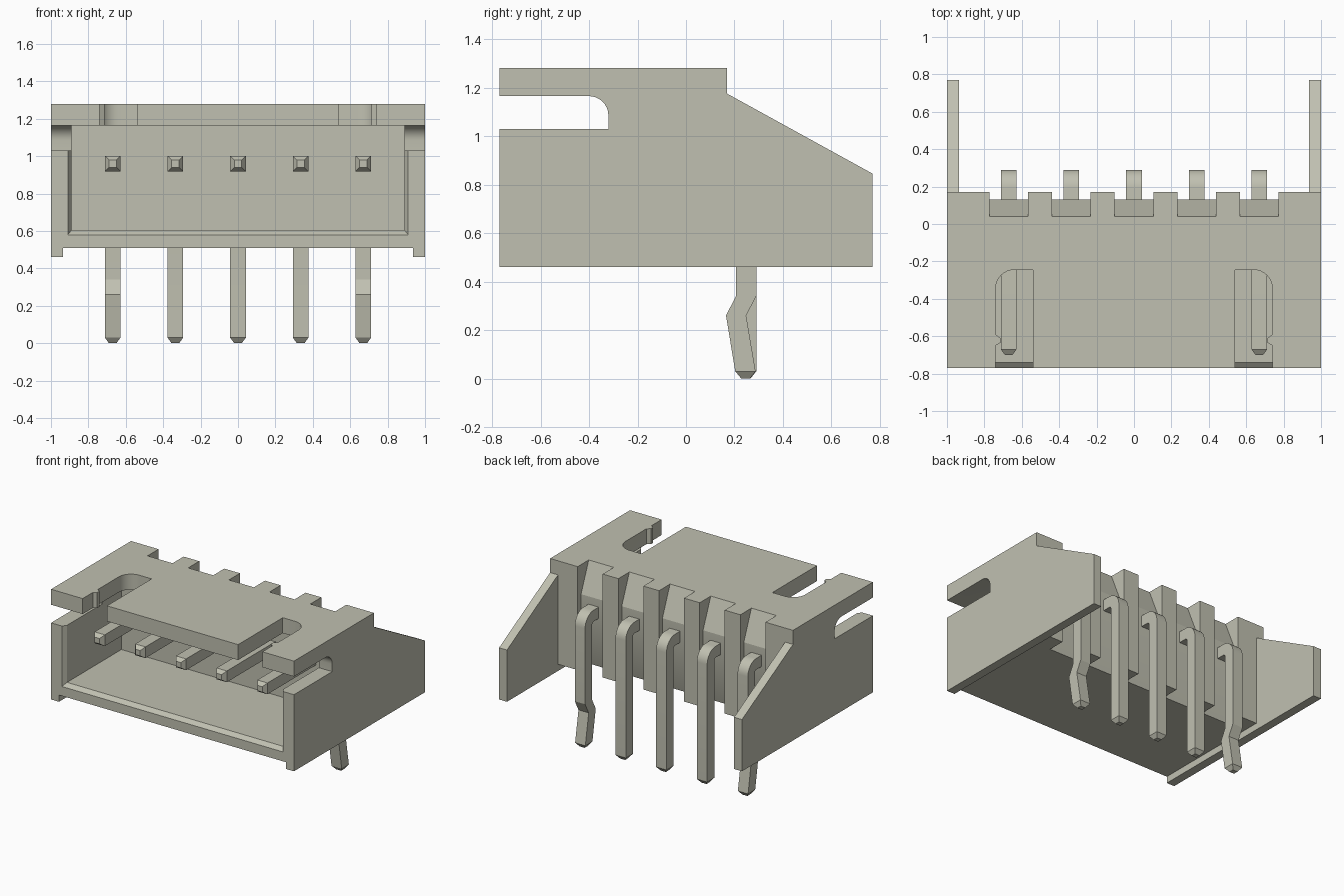
import bpy
from math import sin, cos, pi

cube = bpy.data.objects.get("Cube")
if cube:
    bpy.data.objects.remove(cube, do_unlink=True)

beige = bpy.data.materials.new("warm beige")
beige.use_nodes = True
COLOUR = (0.53, 0.53, 0.44, 1)
beige.diffuse_color = COLOUR
beige.node_tree.nodes["Principled BSDF"].inputs["Base Color"].default_value = COLOUR


def loft(name, rings):
    """Closed solid through a list of equally sized rings."""
    n = len(rings[0])
    verts = [p for ring in rings for p in ring]
    faces = [tuple(range(n))[::-1], tuple(range(len(verts) - n, len(verts)))]
    for r in range(len(rings) - 1):
        for i in range(n):
            j = (i + 1) % n
            faces.append((r * n + i, r * n + j, r * n + n + j, r * n + n + i))
    mesh = bpy.data.meshes.new(name)
    mesh.from_pydata(verts, [], faces)
    mesh.materials.append(beige)
    obj = bpy.data.objects.new(name, mesh)
    bpy.context.collection.objects.link(obj)
    bpy.context.view_layer.objects.active = obj
    for o in bpy.context.selected_objects:
        o.select_set(False)
    obj.select_set(True)
    bpy.ops.object.mode_set(mode='EDIT')
    bpy.ops.mesh.select_all(action='SELECT')
    bpy.ops.mesh.normals_make_consistent(inside=False)
    bpy.ops.object.mode_set(mode='OBJECT')
    return obj


def side_prism(name, pts, x0, x1):
    return loft(name, [[(x, y, z) for y, z in pts] for x in (x0, x1)])


def plan_prism(name, pts, z0, z1):
    return loft(name, [[(x, y, z) for x, y in pts] for z in (z0, z1)])


def rect(a0, a1, b0, b1):
    return [(a0, b0), (a1, b0), (a1, b1), (a0, b1)]


def arc(ca, cb, r, start, end, n=8):
    return [(ca + r * cos(start + (end - start) * i / n),
             cb + r * sin(start + (end - start) * i / n)) for i in range(n + 1)]


def combine(target, tool, operation):
    mod = target.modifiers.new("combine", 'BOOLEAN')
    mod.operation, mod.solver, mod.object = operation, 'EXACT', tool
    for o in bpy.context.selected_objects:
        o.select_set(False)
    bpy.context.view_layer.objects.active = target
    target.select_set(True)
    bpy.ops.object.modifier_apply(modifier=mod.name)
    bpy.data.objects.remove(tool, do_unlink=True)


def smooth(obj):
    for o in bpy.context.selected_objects:
        o.select_set(False)
    bpy.context.view_layer.objects.active = obj
    obj.select_set(True)
    bpy.ops.object.shade_smooth_by_angle(angle=pi / 9)


FRONT, BACK, ROOF = -0.77, 0.17, 1.28
PIN_X = [-0.67, -0.335, 0, 0.335, 0.67]

# Housing block with a sloping wing on either side
housing = side_prism("housing", rect(FRONT, BACK, 0.51, ROOF), -1, 1)
wing = [(FRONT, 0.46), (0.77, 0.46), (0.77, 0.845), (BACK, 1.175),
        (BACK, ROOF), (FRONT, ROOF)]
for s in (-1, 1):
    combine(housing, side_prism("wing", wing, s * 0.935, s), 'UNION')

# Front cavity with a bevelled mouth
mouth = [[(-w, y, f), (w, y, f), (w, y, 1.165), (-w, y, 1.165)]
         for y, w, f in ((-0.8, 0.91, 0.58), (FRONT, 0.91, 0.58),
                         (-0.74, 0.89, 0.605), (-0.1, 0.89, 0.605))]
combine(housing, loft("cavity", mouth), 'DIFFERENCE')

# Slot through both side walls, rounded at its upper inner corner
slot = [(-0.85, 1.03), (-0.32, 1.03)] + arc(-0.4, 1.085, 0.08, 0, pi / 2) + [(-0.85, 1.165)]
combine(housing, side_prism("side_slot", slot, -1.1, 1.1), 'DIFFERENCE')

# Roof slots with a small retaining bump on the outer edge
for s in (-1, 1):
    edge = [(0.54, -0.85), (0.74, -0.85), (0.74, -0.65), (0.715, -0.635),
            (0.715, -0.61), (0.74, -0.59)]
    edge += arc(0.64, -0.345, 0.1, 0, pi / 2) + [(0.54, -0.245)]
    combine(housing, plan_prism("roof_slot", [(s * x, y) for x, y in edge], 1.1, 1.4), 'DIFFERENCE')

# Rear grooves, sloped at the top and undercut at the bottom
groove = [(0.3, 1.4), (0.04, 1.4), (0.04, ROOF), (0.13, 1.06),
          (0.13, 0.82), (0.04, 0.51), (0.04, 0.4), (0.3, 0.4)]
for x in PIN_X:
    combine(housing, side_prism("groove", groove, x - 0.103, x + 0.103), 'DIFFERENCE')
smooth(housing)

# Bent square pins; the outer two have a kinked leg
H = 0.042
for i, x in enumerate(PIN_X):
    # each station: lower/inner point, upper/outer point, half width
    path = [((-0.70, 0.94), (-0.70, 0.98), 0.02), ((-0.67, 0.918), (-0.67, 1.002), H)]
    inner = arc(0.19, 0.902, 0.016, pi / 2, 0)
    outer = arc(0.19, 0.902, 0.1, pi / 2, 0)
    path += [(a, b, H) for a, b in zip(inner, outer)]
    if i in (0, 4):
        path += [((0.206, 0.34), (0.29, 0.34), H), ((0.165, 0.26), (0.248, 0.26), H),
                 ((0.203, 0.03), (0.287, 0.03), H), ((0.228, 0), (0.264, 0), 0.02)]
    else:
        path += [((0.206, 0.03), (0.29, 0.03), H), ((0.23, 0), (0.266, 0), 0.02)]
    smooth(loft("pin_%d" % (i + 1),
                [[(x - w, *a), (x + w, *a), (x + w, *b), (x - w, *b)] for a, b, w in path]))
